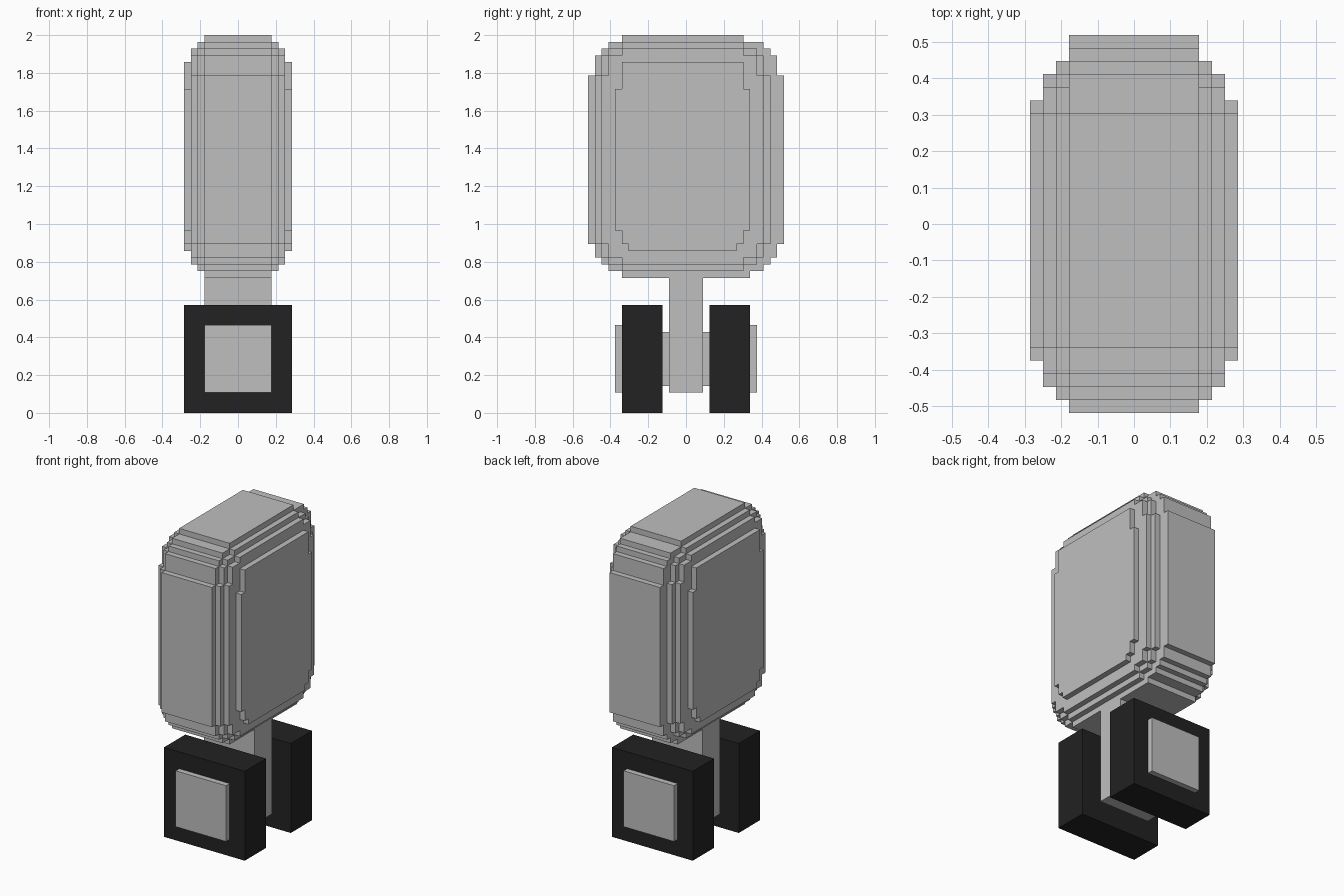
import bpy
import bmesh

cube = bpy.data.objects.get("Cube")
if cube:
    bpy.data.objects.remove(cube, do_unlink=True)

U = 1 / 28  # one block unit; the model is 56 blocks high


def make_material(name, value):
    m = bpy.data.materials.new(name)
    m.use_nodes = True
    colour = (value, value, value, 1)
    m.diffuse_color = colour
    m.node_tree.nodes["Principled BSDF"].inputs["Base Color"].default_value = colour
    return m


GREY = make_material("light grey", 0.52)
BLACK = make_material("tyre black", 0.016)


def stepped_outline(rects):
    """Outline of nested (y0, y1, z0, z1) rectangles, widest first."""
    def chain(iy, iz):
        pts = []
        for i, r in enumerate(rects):
            if i:
                pts.append((r[iy], rects[i - 1][iz]))
            pts.append((r[iy], r[iz]))
        return pts
    pts = chain(1, 2) + chain(0, 2)[::-1] + chain(0, 3) + chain(1, 3)[::-1]
    return [p for i, p in enumerate(pts) if p != pts[i - 1]]


def slab(name, x0, x1, rects, material):
    """Extrude a stepped side profile from x0 to x1."""
    bm = bmesh.new()
    face = bm.faces.new([bm.verts.new((x0 * U, y * U, z * U))
                         for y, z in stepped_outline(rects)])
    ext = bmesh.ops.extrude_face_region(bm, geom=[face], use_keep_orig=True)
    verts = [g for g in ext["geom"] if isinstance(g, bmesh.types.BMVert)]
    bmesh.ops.translate(bm, verts=verts, vec=((x1 - x0) * U, 0, 0))
    bmesh.ops.recalc_face_normals(bm, faces=bm.faces)
    mesh = bpy.data.meshes.new(name)
    bm.to_mesh(mesh)
    bm.free()
    mesh.materials.append(material)
    obj = bpy.data.objects.new(name, mesh)
    bpy.context.collection.objects.link(obj)
    return obj


# Body: a thick core with thinner stepped layers on both sides
slab("body_core", -5, 5, [(-14.5, 14.5, 25, 50), (-13.5, 13.5, 23, 53),
                          (-12.5, 12.5, 22, 54), (-11.5, 11.5, 21, 55),
                          (-9.5, 9.5, 20, 55), (-9.5, 8.5, 20, 56)], GREY)
LAYERS = [
    ("inner", 5, 6, [(-13.5, 12.5, 25, 50), (-12.5, 11.5, 23, 53),
                     (-11.5, 10.5, 22, 54), (-9.5, 8.5, 21, 55)]),
    ("middle", 6, 7, [(-12.5, 11.5, 25, 50), (-11.5, 10.5, 23, 53),
                      (-9.5, 8.5, 22, 54)]),
    ("outer", 7, 8, [(-10.5, 9.5, 27, 48), (-9.5, 8.5, 25, 52),
                     (-8.5, 7.5, 24, 52)]),
]
for label, x0, x1, rects in LAYERS:
    for side, s in (("left", 1), ("right", -1)):
        slab(f"{side}_{label}_layer", s * x0, s * x1, rects, GREY)

# Strut and axle
slab("strut", -5, 5, [(-2.5, 2.5, 3, 20)], GREY)
slab("axle", -4, 4, [(-3.5, 3.5, 4, 12)], GREY)

# Square wheels with raised hub plates
for end, s in (("front", -1), ("back", 1)):
    def span(a, b):
        return tuple(sorted((s * a, s * b)))
    slab(f"{end}_wheel", -8, 8, [(*span(3.5, 9.5), 0, 16)], BLACK)
    slab(f"{end}_hub", -5, 5, [(*span(9, 10.5), 3, 13)], GREY)
